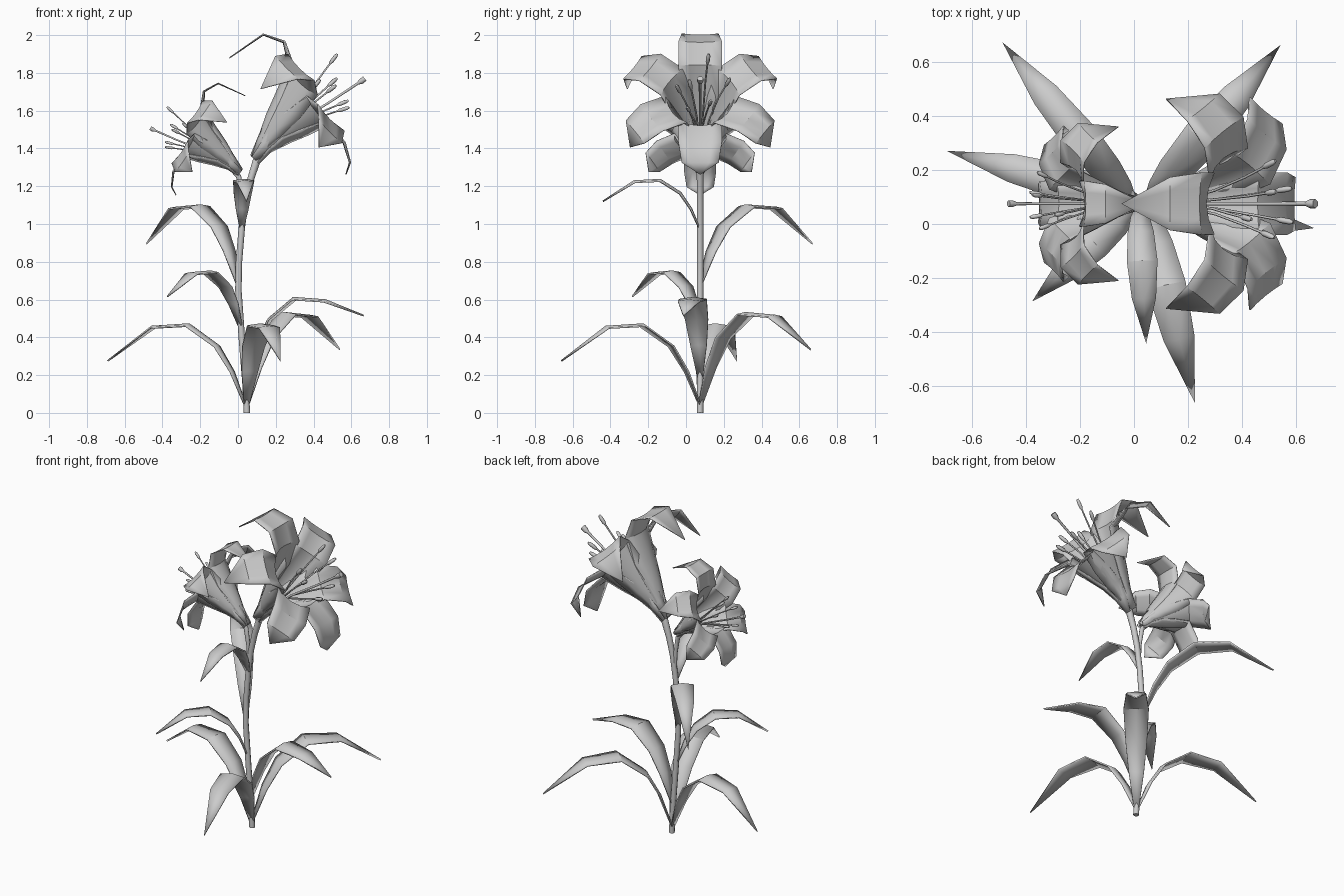
import bpy, bmesh, math
from mathutils import Vector as V

if "Cube" in bpy.data.objects:
    bpy.data.objects.remove(bpy.data.objects["Cube"])


def finish(obj):
    bpy.ops.object.select_all(action='DESELECT')
    obj.select_set(True)
    bpy.context.view_layer.objects.active = obj
    bpy.ops.object.shade_smooth_by_angle(angle=math.radians(35))


def ribbon(name, centers, widths, side, cups, thick, across=4):
    """Tapered strip along a centre line, cupped across its width."""
    bm = bmesh.new()
    rows = []
    for i, c in enumerate(centers):
        tan = centers[min(i + 1, len(centers) - 1)] - centers[max(i - 1, 0)]
        n = side.cross(tan).normalized()
        row = []
        for j in range(across + 1):
            k = 2 * j / across - 1
            row.append(bm.verts.new(c + side * widths[i] * k + n * cups[i] * k * k))
        rows.append(row)
    for a, b in zip(rows, rows[1:]):
        for j in range(across):
            bm.faces.new((a[j], a[j + 1], b[j + 1], b[j]))
    bmesh.ops.remove_doubles(bm, verts=bm.verts, dist=0.0005)
    bmesh.ops.recalc_face_normals(bm, faces=bm.faces)
    me = bpy.data.meshes.new(name)
    bm.to_mesh(me)
    bm.free()
    ob = bpy.data.objects.new(name, me)
    bpy.context.collection.objects.link(ob)
    m = ob.modifiers.new("thickness", 'SOLIDIFY')
    m.thickness, m.offset = thick, 0
    finish(ob)


def tube(name, pts, radii, res=1):
    """Round rod through points with varying radius."""
    cu = bpy.data.curves.new(name, 'CURVE')
    cu.dimensions = '3D'
    cu.bevel_depth, cu.bevel_resolution = 1, res
    cu.use_fill_caps = True
    sp = cu.splines.new('POLY')
    sp.points.add(len(pts) - 1)
    for p, q, r in zip(sp.points, pts, radii):
        p.co = (*q, 1)
        p.radius = r
    ob = bpy.data.objects.new(name, cu)
    bpy.context.collection.objects.link(ob)


# Stem and side branch
Y = 0.075
stem = [(.047, 0), (.04, .15), (.02, .4), (.002, .65), (.005, .8), (.02, .98),
        (.04, 1.12), (.065, 1.23), (.10, 1.34), (.14, 1.40)]
tube("stem", [(x, Y, z) for x, z in stem], [.017] * 7 + [.018, .021, .02], 2)
tube("branch", [(.025, Y, 1.03), (.02, Y, 1.15), (.004, Y, 1.25), (-.03, Y, 1.29)],
     [.01, .012, .014, .014], 2)

# Leaves: base (x, z), tip (x, y, z), arch height, width scale
leaves = [
    ((.002, .68), (-.485, .67, .895), .42, 1.0),
    ((.04, .04), (-.69, .27, .275), .43, 1.0),
    ((.015, .45), (-.375, -.285, .615), .30, .9),
    ((.02, .97), (.045, -.44, 1.12), .265, .85),
    ((.045, .04), (.225, -.66, .275), .43, 1.1),
    ((.035, .18), (.665, -.015, .515), .43, 1.1),
    ((.045, .04), (.54, .66, .335), .49, 1.1)]
arch = [(0, 0), (.09, .42), (.2, .74), (.41, 1), (.68, .97)]
leaf_w = [.012, .04, .056, .066, .052, 0]
for i, ((bx, bz), tip, h, s) in enumerate(leaves):
    base, tip = V((bx, Y, bz)), V(tip)
    out = V((tip.x - base.x, tip.y - base.y, 0))
    pts = [base + out * f + V((0, 0, h * g)) for f, g in arch] + [tip]
    side = V((out.y, -out.x, 0)).normalized()
    w = [k * s for k in leaf_w]
    ribbon(f"leaf_{i+1}", pts, w, side, [-k * .15 for k in w], .009, 2)

# Petal centre lines (along axis, away from axis) for topmost and lowest petals
UP = [(0, -.015), (.1, .05), (.212, .105), (.33, .15), (.48, .21), (.544, .311),
      (.498, .414), (.286, .456)]
LOW = [(0, .05), (.09, .05), (.175, .07), (.27, .115), (.385, .155), (.392, .29),
       (.343, .385), (.285, .417)]
PETAL_W = [.018, .045, .075, .1, .115, .115, .098, 0]
CUP = [.008, .02, .034, .038, .03, .012, .006, 0]
# Anther positions: along, up, sideways
ANTHERS = [(.68, .06, .04), (.59, -.02, .14), (.55, -.13, .05), (.53, -.155, -.06),
           (.56, -.04, -.11), (.52, .03, -.05)]


def flower(name, origin, ang, s):
    d = V((math.cos(ang), 0, math.sin(ang)))
    v = V((0, 1, 0))
    u = d.cross(v)
    if u.z < 0:
        u = -u
    at = lambda a, b, c: origin + (d * a + u * b + v * c) * s
    for i in range(6):
        th = math.radians(90 + 60 * i)
        t = (1 + math.sin(th)) / 2
        prof = [(p[0] * t + q[0] * (1 - t), p[1] * t + q[1] * (1 - t))
                for p, q in zip(UP, LOW)]
        pts = [at(a, r * math.sin(th), r * math.cos(th)) for a, r in prof]
        rad = u * math.sin(th) + v * math.cos(th)
        side = d.cross(rad).normalized()
        # cup towards the flower axis
        sign = -1 if side.cross(d).dot(rad) > 0 else 1
        ribbon(f"{name}_petal_{i+1}", pts, [w * s for w in PETAL_W], side,
               [c * s * sign for c in CUP], .006 * s)
    # Stamens
    for i, (a, b, c) in enumerate(ANTHERS):
        p0, p1 = at(.05, -.02, 0), at(.3, b * .25 - .01, c * .35)
        p2, p3 = at(a * .78, b * .7, c * .7), at(a - .025, b, c)
        tube(f"{name}_filament_{i+1}", [p0, p1, p2, p3], [.005 * s] * 4)
        e = (p3 - p2).normalized() * .05 * s
        tube(f"{name}_anther_{i+1}", [p3 - e * .3, p3, p3 + e * .7, p3 + e],
             [.006 * s, .011 * s, .011 * s, .006 * s])
    # Pistil with flared stigma
    tube(f"{name}_pistil", [at(.05, -.02, 0), at(.3, -.04, 0), at(.52, -.09, 0),
                            at(.67, -.12, 0), at(.69, -.125, 0), at(.715, -.128, 0)],
         [.007 * s] * 3 + [.008 * s, .017 * s, .017 * s])


flower("large_flower", V((.075, Y, 1.355)), math.radians(45), 1)
flower("small_flower", V((.02, Y, 1.283)), math.radians(145), .735)
